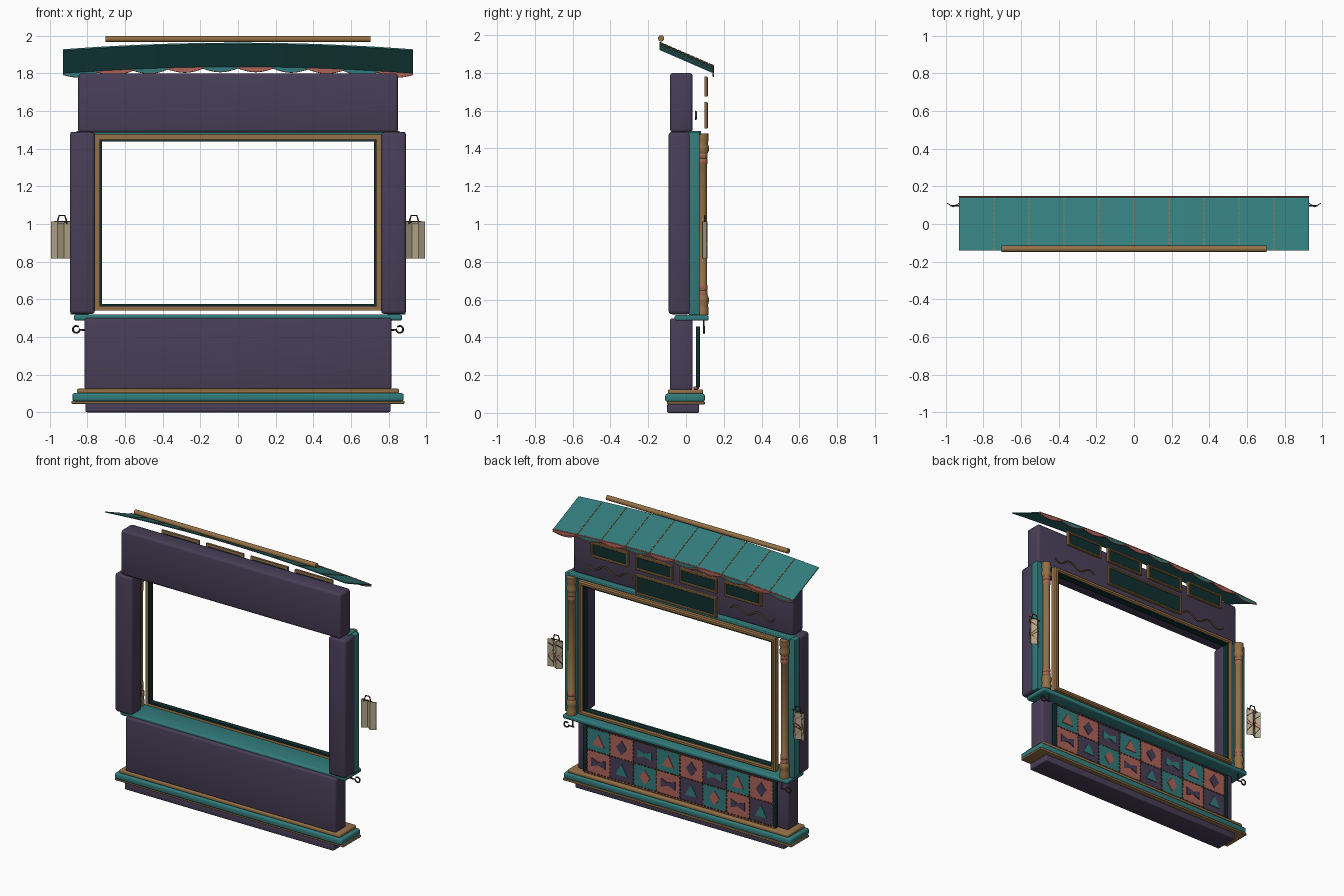
import bpy, bmesh, math
from mathutils import Vector

if "Cube" in bpy.data.objects:
    bpy.data.objects.remove(bpy.data.objects["Cube"])

def mat(name, r, g, b):
    m = bpy.data.materials.new(name)
    m.diffuse_color = (r, g, b, 1)
    m.use_nodes = True
    m.node_tree.nodes["Principled BSDF"].inputs["Base Color"].default_value = m.diffuse_color
    return m

PURPLE = mat("dusky purple", .064, .048, .094)
TEAL = mat("teal", .032, .20, .20)
GOLD = mat("old gold", .30, .165, .062)
CORAL = mat("coral", .43, .125, .10)
CREAM = mat("parchment", .46, .39, .26)
DARK = mat("dark teal", .005, .028, .028)
BRONZE = mat("dark bronze", .07, .035, .022)

def finish(name, bm, mats):
    bmesh.ops.recalc_face_normals(bm, faces=bm.faces)
    me = bpy.data.meshes.new(name)
    bm.to_mesh(me)
    bm.free()
    for m in mats:
        me.materials.append(m)
    ob = bpy.data.objects.new(name, me)
    bpy.context.collection.objects.link(ob)
    return ob

def box(name, x0, x1, y0, y1, z0, z1, m, bev=0.0):
    bm = bmesh.new()
    bmesh.ops.create_cube(bm, size=1)
    for v in bm.verts:
        v.co = ((x0 + x1) / 2 + v.co.x * (x1 - x0), (y0 + y1) / 2 + v.co.y * (y1 - y0),
                (z0 + z1) / 2 + v.co.z * (z1 - z0))
    if bev:
        bmesh.ops.bevel(bm, geom=bm.edges[:], offset=bev, segments=3, profile=.5, affect='EDGES')
    return finish(name, bm, [m])

def loft(bm, a, b, mi=0):
    """Closed solid between two matching loops of points."""
    va = [bm.verts.new(p) for p in a]
    vb = [bm.verts.new(p) for p in b]
    n = len(a)
    fs = [bm.faces.new(va), bm.faces.new(vb[::-1])]
    fs += [bm.faces.new((va[i], vb[i], vb[(i + 1) % n], va[(i + 1) % n])) for i in range(n)]
    for f in fs:
        f.material_index = mi

def plate(bm, pts, y0, y1, mi=0):
    loft(bm, [(x, y0, z) for x, z in pts], [(x, y1, z) for x, z in pts], mi)

def rect(x0, x1, z0, z1):
    return [(x0, z0), (x1, z0), (x1, z1), (x0, z1)]

def frame(name, x0, x1, z0, z1, w, y0, y1, m, bev=.004):
    """Mitred rectangular frame with softened edges."""
    bm = bmesh.new()
    prof = [(0, y0), (0, y1 - bev), (bev, y1), (w - bev, y1), (w, y1 - bev), (w, y0)]
    rings = [[bm.verts.new((x, y, z)) for x, z in rect(x0 + d, x1 - d, z0 + d, z1 - d)] for d, y in prof]
    for k in range(len(rings)):
        a, b = rings[k], rings[(k + 1) % len(rings)]
        for i in range(4):
            bm.faces.new((a[i], a[(i + 1) % 4], b[(i + 1) % 4], b[i]))
    return finish(name, bm, [m])

def wire(name, pts, r, m):
    cu = bpy.data.curves.new(name, 'CURVE')
    cu.dimensions = '3D'
    cu.bevel_depth = r
    cu.bevel_resolution = 2
    cu.use_fill_caps = True
    sp = cu.splines.new('POLY')
    sp.points.add(len(pts) - 1)
    for p, q in zip(sp.points, pts):
        p.co = (*q, 1)
    cu.materials.append(m)
    ob = bpy.data.objects.new(name, cu)
    bpy.context.collection.objects.link(ob)
    return ob

# stepped base
box("base_plinth", -.81, .81, -.10, .07, 0, .048, PURPLE, .008)
box("base_lower_trim", -.885, .885, -.10, .10, .045, .06, GOLD, .004)
box("base_step", -.88, .88, -.11, .10, .058, .102, TEAL, .012)
box("base_upper_trim", -.855, .855, -.095, .09, .10, .125, GOLD, .008)
# walls, counter and lintel
box("lower_wall", -.815, .815, -.085, .035, .12, .50, PURPLE, .012)
box("upper_wall", -.85, .85, -.085, .035, 1.485, 1.80, PURPLE, .018)
box("counter", -.872, .872, -.06, .12, .488, .518, TEAL, .01)
box("lintel", -.86, .86, .0, .08, 1.475, 1.493, TEAL, .005)
# window frame
frame("window_frame", -.762, .762, .54, 1.475, .03, .065, .108, GOLD, .008)
frame("window_inner_trim", -.735, .735, .562, 1.45, .012, .055, .095, DARK, .002)

# turned column profile: radius, z
half = [(.0, .52), (.031, .52), (.032, .555), (.027, .57), (.033, .59), (.033, .61), (.026, .625),
        (.027, .63), (.027, .645), (.024, .65), (.027, .66), (.027, .675), (.024, .68)]
prof = half + [(r, 2.0 - z) for r, z in reversed(half)]
for s, side in ((1, "right"), (-1, "left")):
    a, b = sorted((s * .76, s * .893))
    box(side + "_post", a, b, -.092, .025, .522, 1.488, PURPLE, .018)
    a, b = sorted((s * .795, s * .89))
    box(side + "_pilaster", a, b, .015, .072, .518, 1.488, TEAL, .005)
    bm = bmesh.new()
    rings = []
    for r, z in prof:
        r = max(r, .001)
        rings.append([bm.verts.new((s * .825 + r * math.cos(t * math.pi / 12),
                                    .088 + r * math.sin(t * math.pi / 12), z - .0)) for t in range(24)])
    for k in range(len(rings) - 1):
        zm = (prof[k][1] + prof[k + 1][1]) / 2
        band = abs(abs(zm - 1.0) - .3625) < .004 or abs(abs(zm - 1.0) - .3325) < .004
        for i in range(24):
            j = (i + 1) % 24
            bm.faces.new((rings[k][i], rings[k][j], rings[k + 1][j], rings[k + 1][i])).material_index = int(band)
    for v in bm.verts:  # fit column between counter and lintel
        v.co.z = .518 + (v.co.z - .52)
    finish(side + "_column", bm, [GOLD, CORAL])

    # hanging folded map with drawn route, and its handle
    bm = bmesh.new()
    xs = [.893, .925, .96, .993]
    ys = [.085, .11, .088, .108]
    for i in range(3):
        zt = 1.012 - .006 * (i % 2)
        q = [(s * xs[i], ys[i]), (s * xs[i + 1], ys[i + 1])]
        lo = [(x, y + d, z) for z in (.818, zt) for (x, y) in (q if z < .9 else q[::-1]) for d in (0,)]
        loft(bm, lo, [(x, y + .004, z) for x, y, z in lo])
        for k, (za, zb) in enumerate(((.85, .89), (.91, .885), (.96, .985), (.935, .90))):
            def on(t, z):
                return Vector((s * (xs[i] + t * (xs[i + 1] - xs[i])), ys[i] + t * (ys[i + 1] - ys[i]) + .004, z))
            h = .004
            line = [on(.05, za - h), on(.95, zb - h), on(.95, zb + h), on(.05, za + h)]
            loft(bm, line, [p + Vector((0, .002, 0)) for p in line], 1 + (k + i) % 2)
    finish(side + "_folded_map", bm, [CREAM, BRONZE, CORAL])
    wire(side + "_map_handle", [(s * x, .098, z) for x, z in
         ((.908, 1.0), (.912, 1.02), (.92, 1.045), (.95, 1.045), (.957, 1.02), (.962, 1.0))], .004, BRONZE)
    wire(side + "_map_bar", [(s * .89, .098, 1.013), (s * .975, .098, 1.013)], .004, BRONZE)

    # curled hook under the counter
    pts = [(s * .80, .095, .437), (s * .83, .095, .437)]
    for i in range(17):
        t = math.pi + i * math.pi * 1.75 / 16
        pts.append((s * (.859 + .018 * math.cos(t)), .095, .44 + .018 * math.sin(t)))
    wire(side + "_hook", pts, .005, BRONZE)
    wire(side + "_hook_stem", [(s * .81, .095, .437), (s * .81, .095, .50)], .004, BRONZE)

    # wavy gold flourish on the upper wall
    wire(side + "_flourish", [(s * (.38 + .34 * i / 24), .052, 1.575 + .02 * math.sin(i / 24 * 4 * math.pi))
                              for i in range(25)], .005, GOLD)

# sign boards
for i, (cx, w, z0, z1) in enumerate([(-.516, .29, 1.675, 1.78), (-.172, .29, 1.675, 1.78), (.172, .29, 1.675, 1.78),
                                     (.516, .29, 1.675, 1.78), (0, .63, 1.505, 1.645)]):
    box(f"sign_board_{i}", cx - w / 2 + .005, cx + w / 2 - .005, .099, .109, z0 + .005, z1 - .005, DARK)
    frame(f"sign_frame_{i}", cx - w / 2, cx + w / 2, z0, z1, .016, .097, .116, GOLD)

# patchwork skirt: 8 x 2 patches, each with a motif plate
W, H, Z0 = .18, .157, .138
bm = bmesh.new()
shapes = [[(-.045, -.035), (.045, -.035), (0, .045)],
          [(0, -.05), (.04, 0), (0, .05), (-.04, 0)],
          [(-.055, -.03), (0, -.01), (.055, -.03), (.055, .03), (0, .01), (-.055, .03)]]
for c in range(8):
    for r in range(2):
        x0, z0 = .72 - W * (c + 1), Z0 + H * (1 - r)
        k = (c + r) % 3
        plate(bm, rect(x0, x0 + W, z0, z0 + H), .058, .068, k)
        plate(bm, [(x0 + W / 2 + a, z0 + H / 2 + b) for a, b in shapes[(c - r) % 3]], .067, .073, (k + 1) % 3)
finish("patchwork_skirt", bm, [TEAL, CORAL, PURPLE])
# dashed stitching along the patch seams
bm = bmesh.new()
for c in range(9):
    x = -.72 + W * c
    for i in range(12):
        z = Z0 + (i + .2) * H / 6
        plate(bm, rect(x - .004, x + .004, z, z + .015), .067, .072)
for r in range(3):
    z = Z0 + H * r
    for i in range(56):
        x = -.72 + (i + .2) * 1.44 / 56
        plate(bm, rect(x, x + .015, z - .004, z + .004), .067, .072)
finish("skirt_stitching", bm, [BRONZE])
for s, side in ((1, "right"), (-1, "left")):
    box(side + "_skirt_edge", s * .735 - .013, s * .735 + .013, .052, .075, .135, .458, DARK, .005)
box("skirt_rail", -.74, .74, .04, .068, .125, .14, CORAL, .004)

# arched sloping awning
AW = .93
def roof(x, t, up=0.0):
    return Vector((x, -.14 + .283 * t, 1.928 + .035 * (1 - (x / AW) ** 2) - .123 * t + up))

bm = bmesh.new()
N = 40
for lo, hi in ((-.007, 0.0),):
    g = [[[bm.verts.new(roof(-AW + 2 * AW * i / N, t, u)) for t in (0, 1)] for u in (lo, hi)] for i in range(N + 1)]
    for i in range(N):
        a, b = g[i], g[i + 1]
        for p, q in (((0, 0), (0, 1)), ((0, 1), (1, 1)), ((1, 1), (1, 0)), ((1, 0), (0, 0))):
            bm.faces.new((a[p[0]][p[1]], a[q[0]][q[1]], b[q[0]][q[1]], b[p[0]][p[1]]))
    for e in (g[0], g[N]):
        bm.faces.new((e[0][0], e[0][1], e[1][1], e[1][0]))
finish("awning", bm, [TEAL])
# seam stitches on the awning
bm = bmesh.new()
for i in range(1, 10):
    x = -AW + i * AW / 5
    for k in range(12):
        t0, t1 = (k + .1) / 12, (k + .85) / 12
        q = [(x - .003, t0), (x + .003, t0), (x + .003, t1), (x - .003, t1)]
        loft(bm, [roof(a, t, -.001) for a, t in q], [roof(a, t, .003) for a, t in q])
finish("awning_seams", bm, [GOLD])
# scalloped valance with alternating colours and coral piping
bm = bmesh.new()
piping = []
for i in range(10):
    x0 = -AW + i * AW / 5
    top, bot = [], []
    for k in range(9):
        x = x0 + k / 8 * AW / 5
        z = roof(x, 1).z
        drop = .010 + .020 * math.sin(math.pi * k / 8)
        top.append((x, z))
        bot.append((x, z - drop))
        piping.append((x, .145, z - drop))
    for k in range(8):
        plate(bm, [top[k], top[k + 1], bot[k + 1], bot[k]], .139, .145, i % 2)
finish("valance", bm, [TEAL, CORAL])
wire("valance_piping", piping, .004, CORAL)
wire("awning_edge_piping", [roof(-AW + 2 * AW * i / N, 1) for i in range(N + 1)], .004, CORAL)

# ridge pole
bpy.ops.mesh.primitive_cylinder_add(vertices=20, radius=.0165, depth=1.405, location=(0, -.132, 1.983),
                                    rotation=(0, math.pi / 2, 0))
pole = bpy.context.object
pole.name = "ridge_pole"
pole.data.materials.append(GOLD)

# turn wires into meshes, smooth the rounded parts
bpy.ops.object.select_all(action='SELECT')
bpy.context.view_layer.objects.active = pole
bpy.ops.object.convert(target='MESH')
bpy.ops.object.shade_smooth_by_angle(angle=math.radians(35))
